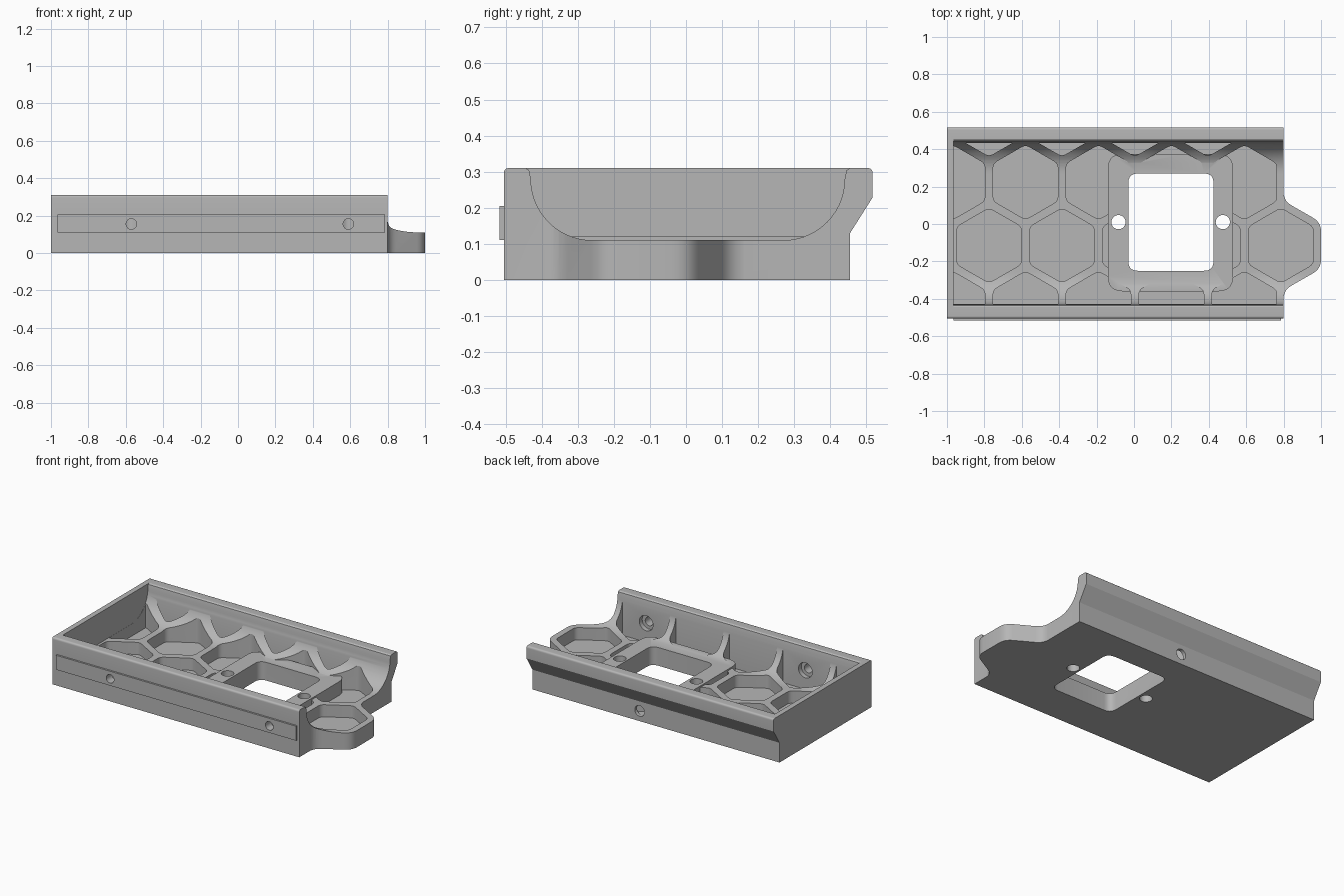
import bpy, bmesh, math
from mathutils import Vector

if "Cube" in bpy.data.objects:
    bpy.data.objects.remove(bpy.data.objects["Cube"])

grey = bpy.data.materials.new("plain grey")
grey.diffuse_color = (0.47, 0.47, 0.47, 1)
grey.use_nodes = True
grey.node_tree.nodes["Principled BSDF"].inputs["Base Color"].default_value = grey.diffuse_color


def rounded(pts, d, n=5):
    """Round polygon corners; d is one distance or one per corner."""
    out = []
    for i, p in enumerate(pts):
        r = d[i] if isinstance(d, (list, tuple)) else d
        p = Vector(p)
        if r == 0:
            out.append(tuple(p))
            continue
        a = p + (Vector(pts[i - 1]) - p).normalized() * r
        b = p + (Vector(pts[(i + 1) % len(pts)]) - p).normalized() * r
        for k in range(n + 1):
            t = k / n
            out.append(tuple(a * (1 - t) ** 2 + p * 2 * t * (1 - t) + b * t * t))
    return out


def rect(x0, x1, y0, y1):
    return [(x0, y0), (x1, y0), (x1, y1), (x0, y1)]


def circle(x, y, r, n=32):
    return [(x + r * math.cos(2 * math.pi * k / n), y + r * math.sin(2 * math.pi * k / n))
            for k in range(n)]


def prism(name, outlines, lo, hi, axis="z"):
    """Extrude outlines along an axis: z takes (x, y), x takes (y, z), y takes (x, z)."""
    place = {"z": lambda a, b, h: (a, b, h),
             "x": lambda a, b, h: (h, a, b),
             "y": lambda a, b, h: (a, h, b)}[axis]
    bm = bmesh.new()
    for pts in outlines:
        low = [bm.verts.new(place(a, b, lo)) for a, b in pts]
        high = [bm.verts.new(place(a, b, hi)) for a, b in pts]
        bm.faces.new(low)
        bm.faces.new(high)
        for i in range(len(pts)):
            j = (i + 1) % len(pts)
            bm.faces.new((low[i], low[j], high[j], high[i]))
    bmesh.ops.recalc_face_normals(bm, faces=bm.faces)
    me = bpy.data.meshes.new(name)
    bm.to_mesh(me)
    bm.free()
    me.materials.append(grey)
    ob = bpy.data.objects.new(name, me)
    bpy.context.collection.objects.link(ob)
    return ob


def combine(target, tool, operation):
    mod = target.modifiers.new("combine", "BOOLEAN")
    mod.operation, mod.solver, mod.object = operation, "EXACT", tool
    bpy.context.view_layer.objects.active = target
    bpy.ops.object.modifier_apply(modifier=mod.name)
    bpy.data.objects.remove(tool)


# Tray block with a flared rear wall
outer = rounded([(-0.505, 0), (0.455, 0), (0.455, 0.13), (0.517, 0.228),
                 (0.517, 0.31), (-0.505, 0.31)], [0, 0, 0, 0, 0.014, 0.014])
tray = prism("tray", [outer], -1, 0.8, "x")

# Rounded tab on the right end
half = [(0.7, 0.35), (0.799, 0.35), (0.799, 0.239), (1, 0.124)]
tab_y = -0.115
tab = [(x, tab_y + y) for x, y in half] + [(x, tab_y - y) for x, y in reversed(half)]
tab = rounded(tab, [0, 0, 0.05, 0.05, 0.05, 0.05, 0, 0])
combine(tray, prism("tab", [tab], 0, 0.2), "UNION")

# Raised strip along the front
combine(tray, prism("front_strip", [rect(-0.965, 0.785, 0.11, 0.205)], -0.517, -0.46, "y"), "UNION")

# Channel with quarter-round sides and softened lips
arc = [math.radians(90 * k / 14) for k in range(15)]
left = [(-0.26 - 0.17 * math.cos(a), 0.28 - 0.17 * math.sin(a)) for a in arc]
right = [(0.27 + 0.17 * math.sin(a), 0.28 - 0.17 * math.cos(a)) for a in arc]
channel = ([(-0.446, 0.4), (-0.446, 0.311), (-0.435, 0.304)] + left + right
           + [(0.445, 0.304), (0.456, 0.311), (0.456, 0.4)])
combine(tray, prism("channel", [channel], -0.965, 1.2, "x"), "DIFFERENCE")

# Honeycomb pockets in four rows, kept inside the walls
R = 0.2
pitch = 0.39
rows = [(-0.453, -0.97, 5), (-0.115, -0.775, 5), (0.223, -0.97, 5), (0.561, -0.775, 4)]
cells = []
for cy, start, count in rows:
    for k in range(count):
        cx = start + pitch * k
        hexagon = [(cx + R * math.sin(math.pi * i / 3), cy + R * math.cos(math.pi * i / 3))
                   for i in range(6)]
        cells.append(rounded(hexagon, 0.025, 4))
pockets = prism("pockets", cells, 0.03, 0.6)
combine(pockets, prism("pocket_limit", [rect(-0.964, 0.96, -0.428, 0.432)], -0.1, 0.7), "INTERSECT")
combine(tray, pockets, "DIFFERENCE")

# Raised frame with a square opening and two fixing holes
frame = rounded(rect(-0.14, 0.53, -0.36, 0.375), 0.08)
combine(tray, prism("frame", [frame], 0.01, 0.12), "UNION")
openings = [rounded(rect(-0.03, 0.425, -0.25, 0.27), 0.05),
            circle(-0.083, 0.01, 0.038), circle(0.475, 0.01, 0.038)]
combine(tray, prism("openings", openings, -0.1, 0.5), "DIFFERENCE")

# Screw holes in the front wall, counterbored inside, and one in the rear wall
screws = (-0.57, 0.59)
combine(tray, prism("screw_holes", [circle(x, 0.155, 0.028) for x in screws], -0.6, -0.4, "y"), "DIFFERENCE")
combine(tray, prism("counterbores", [circle(x, 0.155, 0.05) for x in screws], -0.458, -0.4, "y"), "DIFFERENCE")
combine(tray, prism("rear_hole", [circle(0.02, 0.067, 0.035)], 0.39, 0.6, "y"), "DIFFERENCE")

# Smooth the curves, keep the edges crisp
bpy.ops.object.select_all(action="DESELECT")
tray.select_set(True)
bpy.context.view_layer.objects.active = tray
bpy.ops.object.shade_smooth_by_angle(angle=math.radians(28))
